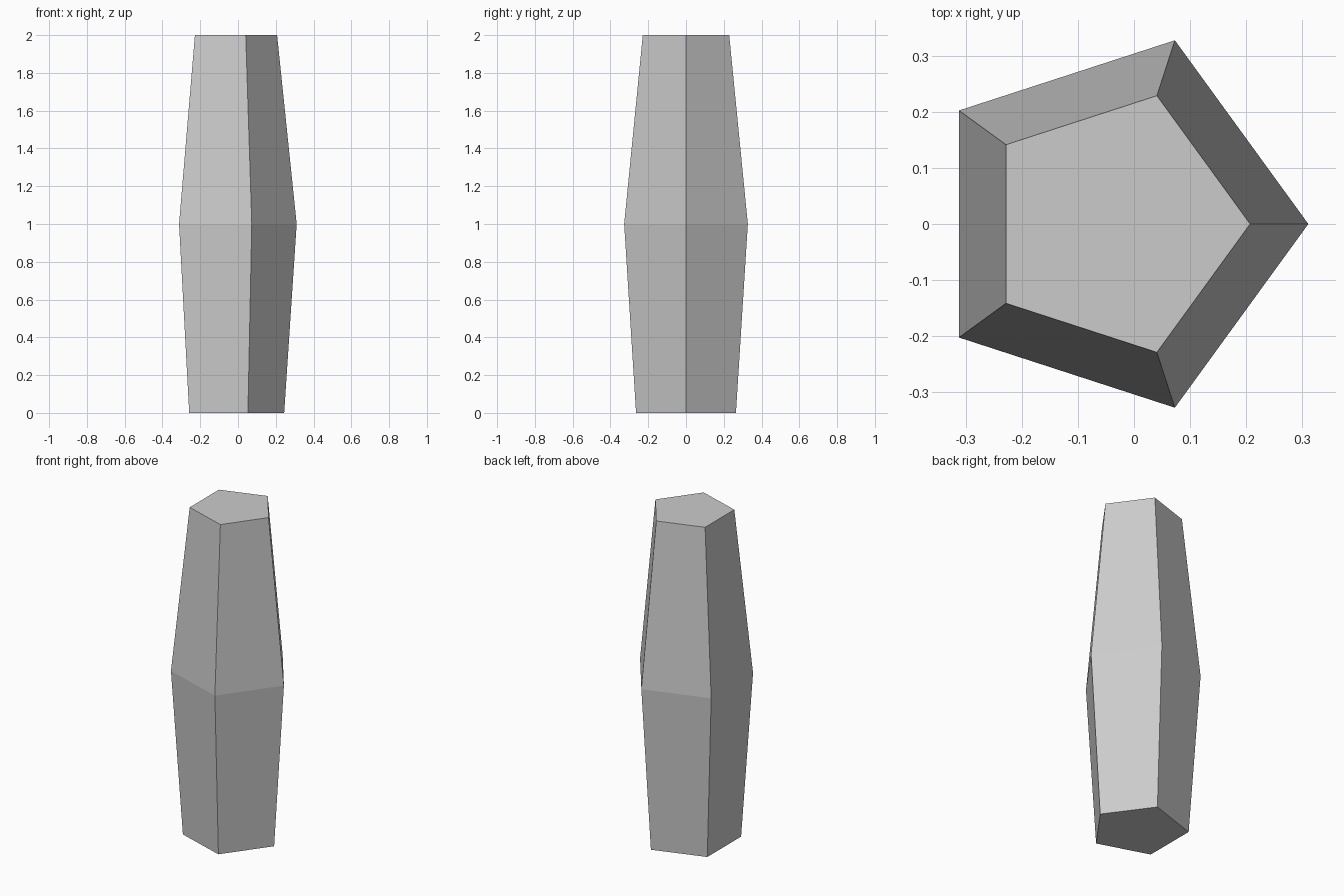
import bpy, bmesh
from math import cos, sin, tau

if "Cube" in bpy.data.objects:
    bpy.data.objects.remove(bpy.data.objects["Cube"])

SIDES = 5
CENTRE_X = -0.0335
# (height, radius) of each ring, bottom to top
PROFILE = [(0.0, 0.278), (1.0, 0.3442), (2.0, 0.2405)]

bm = bmesh.new()

# Pentagonal rings
rings = [[bm.verts.new((CENTRE_X + r * cos(tau * i / SIDES), r * sin(tau * i / SIDES), z))
          for i in range(SIDES)] for z, r in PROFILE]

# Tapered side panels
for low, high in zip(rings, rings[1:]):
    for i in range(SIDES):
        j = (i + 1) % SIDES
        bm.faces.new((low[i], low[j], high[j], high[i]))

# Flat end caps
bm.faces.new(rings[0][::-1])
bm.faces.new(rings[-1])
bmesh.ops.recalc_face_normals(bm, faces=bm.faces)

mesh = bpy.data.meshes.new("tapered_pentagonal_column")
bm.to_mesh(mesh)
bm.free()
column = bpy.data.objects.new("tapered_pentagonal_column", mesh)
bpy.context.collection.objects.link(column)
